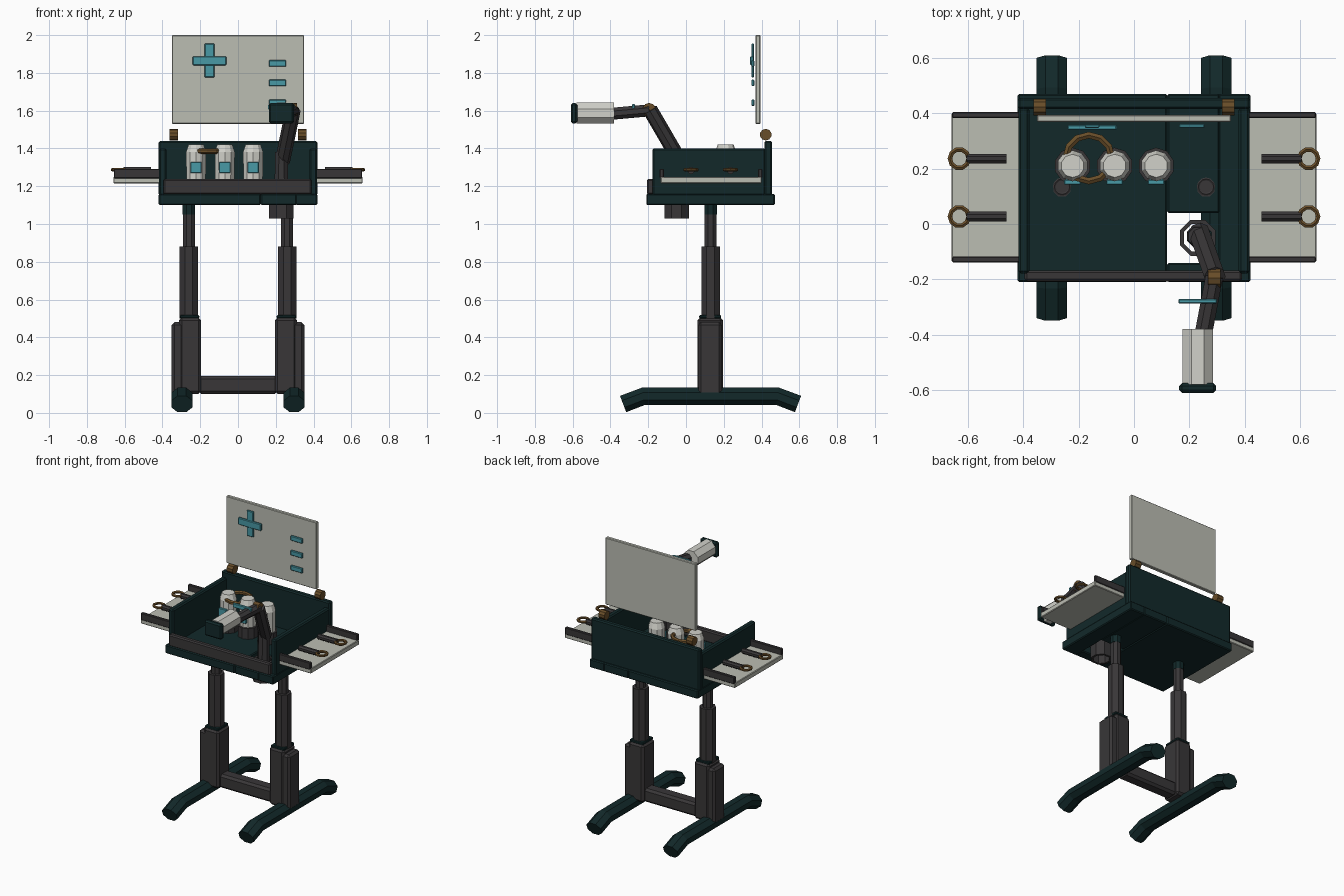
import bpy, bmesh, math
from mathutils import Vector

if "Cube" in bpy.data.objects:
    bpy.data.objects.remove(bpy.data.objects["Cube"])


def material(name, rgb):
    m = bpy.data.materials.new(name)
    m.diffuse_color = (*rgb, 1)
    m.use_nodes = True
    m.node_tree.nodes["Principled BSDF"].inputs["Base Color"].default_value = m.diffuse_color
    return m


GREEN = material("dark green", (0.006, 0.022, 0.023))
GREY = material("charcoal", (0.040, 0.037, 0.039))
BROWN = material("bronze", (0.14, 0.075, 0.022))
TEAL = material("teal", (0.065, 0.32, 0.38))
PANEL = material("panel grey", (0.50, 0.51, 0.45))
WHITE = material("off white", (0.64, 0.64, 0.59))


def finish(name, bm, mat, bevel=0):
    bmesh.ops.recalc_face_normals(bm, faces=bm.faces[:])
    me = bpy.data.meshes.new(name)
    bm.to_mesh(me)
    bm.free()
    me.materials.append(mat)
    ob = bpy.data.objects.new(name, me)
    bpy.context.scene.collection.objects.link(ob)
    if bevel:
        mod = ob.modifiers.new("bevel", 'BEVEL')
        mod.width, mod.segments = bevel, 1
    return ob


def box(name, x, y, z, mat, bevel=0.006):
    """Box from (min, max) ranges."""
    bm = bmesh.new()
    bmesh.ops.create_cube(bm, size=1)
    for v in bm.verts:
        for i, (a, b) in enumerate((x, y, z)):
            v.co[i] = (a + b) / 2 + v.co[i] * (b - a)
    return finish(name, bm, mat, bevel)


def sweep(name, points, radii, mat, n=8, scale=(1, 1), closed=False, cap=True):
    """Faceted bar along a path; scale stretches the section sideways / upwards."""
    pts = [Vector(p) for p in points]
    if not isinstance(radii, (list, tuple)):
        radii = [radii] * len(pts)
    bm = bmesh.new()
    rings = []
    for i, p in enumerate(pts):
        if closed:
            t = (pts[(i + 1) % len(pts)] - pts[i - 1]).normalized()
        else:
            a = (p - pts[i - 1]).normalized() if i else None
            b = (pts[i + 1] - p).normalized() if i < len(pts) - 1 else a
            t = ((a or b) + b).normalized()
        up = Vector((0, 1, 0)) if abs(t.z) > 0.9 else Vector((0, 0, 1))
        side = t.cross(up).normalized()
        up = side.cross(t)
        ring = []
        for k in range(n):
            ang = 2 * math.pi * (k + 0.5) / n
            ring.append(bm.verts.new(p + radii[i] * (side * math.cos(ang) * scale[0]
                                                     + up * math.sin(ang) * scale[1])))
        rings.append(ring)
    for i in range(len(rings) if closed else len(rings) - 1):
        r, s = rings[i], rings[(i + 1) % len(rings)]
        for k in range(n):
            bm.faces.new((r[k], r[(k + 1) % n], s[(k + 1) % n], s[k]))
    if cap and not closed:
        bm.faces.new(rings[0])
        bm.faces.new(rings[-1])
    return finish(name, bm, mat)


def ring(name, c, radius, thick, mat, n=12, sides=6):
    """Horizontal ring."""
    pts = [(c[0] + radius * math.cos(2 * math.pi * k / n),
            c[1] + radius * math.sin(2 * math.pi * k / n), c[2]) for k in range(n)]
    return sweep(name, pts, thick, mat, sides, closed=True)


def upright(name, x, y, profile, mat, n=8):
    return sweep(name, [(x, y, z) for z, r in profile], [r for z, r in profile], mat, n)


# Base frame: feet, telescopic legs, cross bar
for s, side in ((-1, "left"), (1, "right")):
    sweep(side + "_foot", [(s * 0.297, y, z) for y, z in
                           ((-0.333, 0.047), (-0.225, 0.088), (0.485, 0.088), (0.593, 0.047))],
          0.05, GREEN, 8, (1.2, 1))
    lx = s * 0.26
    box(side + "_leg_sleeve", sorted((s * 0.195, s * 0.312)), (0.06, 0.196), (0.10, 0.505), GREY, 0.015)
    box(side + "_leg_casing", sorted((s * 0.28, s * 0.352)), (0.065, 0.19), (0.085, 0.48), GREY, 0.015)
    box(side + "_leg_collar", sorted((s * 0.205, s * 0.308)), (0.07, 0.186), (0.50, 0.518), GREEN, 0.004)
    upright(side + "_leg_middle", lx, 0.13, [(0.5, 0.053), (0.88, 0.053)], GREY)
    upright(side + "_leg_upper", lx, 0.13, [(0.87, 0.034), (1.165, 0.034)], GREY)
    upright(side + "_leg_top_collar", lx, 0.13, [(1.05, 0.036), (1.105, 0.036)], GREEN)
    ring(side + "_leg_rim", (lx, 0.135, 1.162), 0.028, 0.006, GREY)
box("cross_bar", (-0.21, 0.21), (0.085, 0.175), (0.10, 0.195), GREY, 0.015)

# Tray floor in sections around a square opening
box("floor_left", (-0.42, 0.12), (-0.21, 0.47), (1.10, 1.16), GREEN)
box("floor_back_right", (0.12, 0.31), (0.04, 0.47), (1.10, 1.16), GREEN)
box("floor_front_right", (0.12, 0.31), (-0.21, -0.14), (1.10, 1.16), GREEN)
box("floor_right", (0.305, 0.42), (-0.21, 0.47), (1.10, 1.16), GREEN)

# Walls and front rail
box("back_wall", (-0.42, 0.42), (0.415, 0.455), (1.15, 1.44), GREEN, 0.008)
for s, side in ((-1, "left"), (1, "right")):
    box(side + "_wall", sorted((s * 0.378, s * 0.418)), (-0.178, 0.42), (1.15, 1.40), GREEN, 0.008)
box("front_rail", (-0.395, 0.39), (-0.207, -0.168), (1.155, 1.238), GREY, 0.008)

# Side shelves with edge rails and hanging tools
for s, side in ((-1, "left"), (1, "right")):
    box(side + "_shelf", sorted((s * 0.40, s * 0.66)), (-0.135, 0.40), (1.215, 1.25), PANEL, 0.004)
    for y, end in ((-0.128, "front"), (0.393, "back")):
        box(f"{side}_shelf_{end}_rail", sorted((s * 0.41, s * 0.657)),
            (y - 0.011, y + 0.011), (1.242, 1.292), GREY, 0.004)
    for i, y in enumerate((0.027, 0.236)):
        sweep(f"{side}_tool_handle_{i}", [(s * 0.46, y, 1.283), (s * 0.605, y, 1.283)], 0.019, GREY)
        ring(f"{side}_tool_ring_{i}", (s * 0.631, y, 1.287), 0.034, 0.0095, BROWN, 10)

# Display panel, hinges and symbols
box("display_panel", (-0.35, 0.35), (0.368, 0.394), (1.53, 2.0), PANEL, 0.004)
for s, side in ((-1, "left"), (1, "right")):
    sweep(side + "_hinge", [(s * 0.34 - 0.023, 0.422, 1.473), (s * 0.34 + 0.023, 0.422, 1.473)],
          0.031, BROWN, 10)
box("cross_horizontal", (-0.24, -0.062), (0.34, 0.358), (1.84, 1.888), TEAL, 0.004)
box("cross_vertical", (-0.177, -0.125), (0.346, 0.36), (1.776, 1.955), TEAL, 0.004)
for i, z in enumerate((1.85, 1.747, 1.642)):
    box(f"display_bar_{i}", (0.163, 0.255), (0.346, 0.362), (z - 0.017, z + 0.017), TEAL, 0.004)

# Jars with base cups and labels, plus loose ring
for i, x in enumerate((-0.222, -0.07, 0.08)):
    upright(f"jar_{i}", x, 0.21, [(1.16, 0.052), (1.38, 0.056), (1.42, 0.042)], WHITE, 10)
    upright(f"jar_cup_{i}", x, 0.21, [(1.155, 0.066), (1.235, 0.066)], GREY, 10)
    box(f"jar_label_{i}", (x - 0.03, x + 0.03), (0.142, 0.16), (1.27, 1.328), TEAL, 0.003)
ring("bronze_ring", (-0.163, 0.238, 1.385), 0.083, 0.014, BROWN, 12)

# Arm socket: open tube under the floor opening
sock = [(1.03, 0.07), (1.17, 0.07), (1.17, 0.054), (1.03, 0.054)]
bm = bmesh.new()
loops = [[bm.verts.new((0.23 + r * math.cos(math.pi * (k + .5) / 4),
                        -0.05 + r * math.sin(math.pi * (k + .5) / 4), z)) for k in range(8)]
         for z, r in sock]
for i in range(4):
    a, b = loops[i], loops[(i + 1) % 4]
    for k in range(8):
        bm.faces.new((a[k], a[(k + 1) % 8], b[(k + 1) % 8], b[k]))
finish("arm_socket", bm, GREY)

# Jointed arm with lamp head
upright("arm_post", 0.23, -0.045, [(1.09, 0.042), (1.38, 0.036)], GREY)
sweep("arm_lower", [(0.235, -0.03, 1.33), (0.292, -0.19, 1.605)], 0.04, GREY)
sweep("arm_elbow", [(0.268, -0.195, 1.605), (0.312, -0.195, 1.605)], 0.036, BROWN, 10)
sweep("arm_upper", [(0.29, -0.19, 1.602), (0.25, -0.40, 1.583)], 0.034, GREY)
box("arm_marker", (0.16, 0.30), (-0.287, -0.27), (1.605, 1.635), TEAL, 0.004)
sweep("lamp_body", [(0.23, -0.38, 1.587), (0.23, -0.58, 1.587)], 0.06, WHITE)
box("lamp_cap", (0.163, 0.297), (-0.61, -0.575), (1.533, 1.64), GREEN, 0.01)
